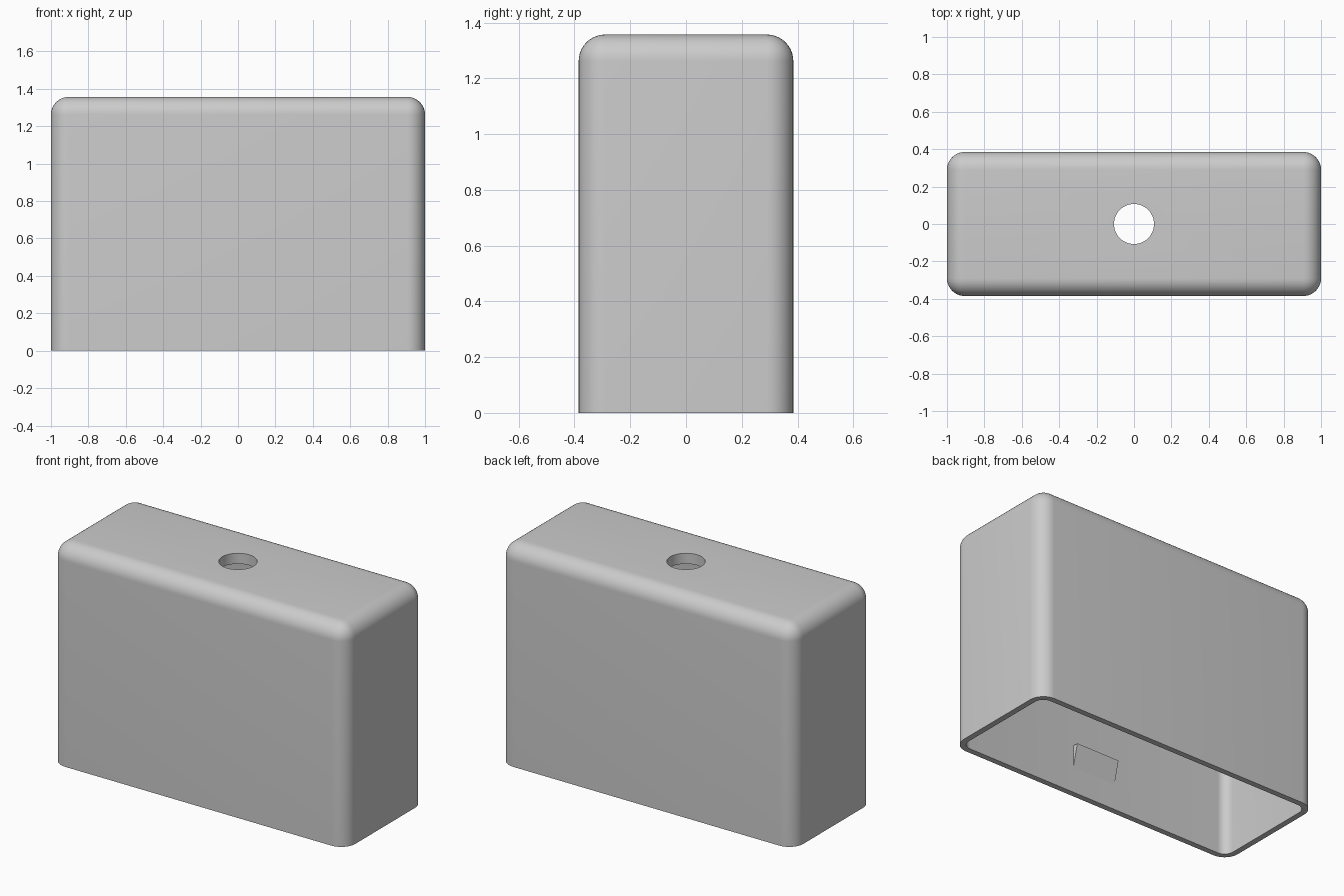
import bpy
import bmesh
from mathutils import Matrix, Vector

cube = bpy.data.objects.get("Cube")
if cube:
    bpy.data.objects.remove(cube, do_unlink=True)

WIDTH, DEPTH, HEIGHT = 2.0, 0.77, 1.357
FILLET, WALL, ROOF = 0.095, 0.036, 0.065
HOLE_RADIUS = 0.107

grey = bpy.data.materials.new("plain_grey")
grey.use_nodes = True
colour = (0.6, 0.6, 0.6, 1)
grey.diffuse_color = colour
grey.node_tree.nodes["Principled BSDF"].inputs["Base Color"].default_value = colour


def make_object(name, bm):
    bmesh.ops.recalc_face_normals(bm, faces=bm.faces)
    mesh = bpy.data.meshes.new(name)
    bm.to_mesh(mesh)
    bm.free()
    obj = bpy.data.objects.new(name, mesh)
    bpy.context.collection.objects.link(obj)
    mesh.materials.append(grey)
    return obj


def rounded_box(name, width, depth, bottom, top, radius):
    """Box with every edge rounded except those around the bottom."""
    bm = bmesh.new()
    bmesh.ops.create_cube(bm, size=1)
    bmesh.ops.scale(bm, vec=(width, depth, top - bottom), verts=bm.verts)
    bmesh.ops.translate(bm, vec=(0, 0, (top + bottom) / 2), verts=bm.verts)
    edges = [e for e in bm.edges if max(v.co.z for v in e.verts) > bottom + 0.01]
    bmesh.ops.bevel(bm, geom=edges, offset=radius, offset_type="OFFSET",
                    segments=10, profile=0.5, affect="EDGES")
    return make_object(name, bm)


# Outer shell and the helpers that hollow it out
cover = rounded_box("cover_shell", WIDTH, DEPTH, 0, HEIGHT, FILLET)
cavity = rounded_box("cavity_cutter", WIDTH - 2 * WALL, DEPTH - 2 * WALL,
                     -0.2, HEIGHT - ROOF, FILLET - WALL)

bm = bmesh.new()
bmesh.ops.create_cone(bm, cap_ends=True, segments=64, radius1=HOLE_RADIUS,
                      radius2=HOLE_RADIUS, depth=0.5,
                      matrix=Matrix.Translation((0, 0, HEIGHT)))
hole = make_object("hole_cutter", bm)

for cutter in (cavity, hole):
    cutter.hide_render = True
    mod = cover.modifiers.new(cutter.name, "BOOLEAN")
    mod.operation = "DIFFERENCE"
    mod.solver = "EXACT"
    mod.object = cutter

bpy.ops.object.select_all(action="DESELECT")
cover.select_set(True)
bpy.context.view_layer.objects.active = cover
for mod in list(cover.modifiers):
    bpy.ops.object.modifier_apply(modifier=mod.name)
for cutter in (cavity, hole):
    bpy.data.objects.remove(cutter, do_unlink=True)
bpy.ops.object.shade_smooth_by_angle(angle=0.6)


# Wedge-shaped snap catches on the inner front and back walls
def snap_catch(name, side):
    wall_y = DEPTH / 2 - WALL
    profile = [(wall_y + 0.01, 0.16), (wall_y, 0.16),
               (wall_y - 0.035, 0.3), (wall_y + 0.01, 0.3)]
    bm = bmesh.new()
    face = bm.faces.new([bm.verts.new((-0.15, side * y, z)) for y, z in profile])
    extruded = bmesh.ops.extrude_face_region(bm, geom=[face])["geom"]
    bmesh.ops.translate(bm, vec=Vector((0.3, 0, 0)),
                        verts=[v for v in extruded if isinstance(v, bmesh.types.BMVert)])
    return make_object(name, bm)


snap_catch("front_snap_catch", -1)
snap_catch("back_snap_catch", 1)
